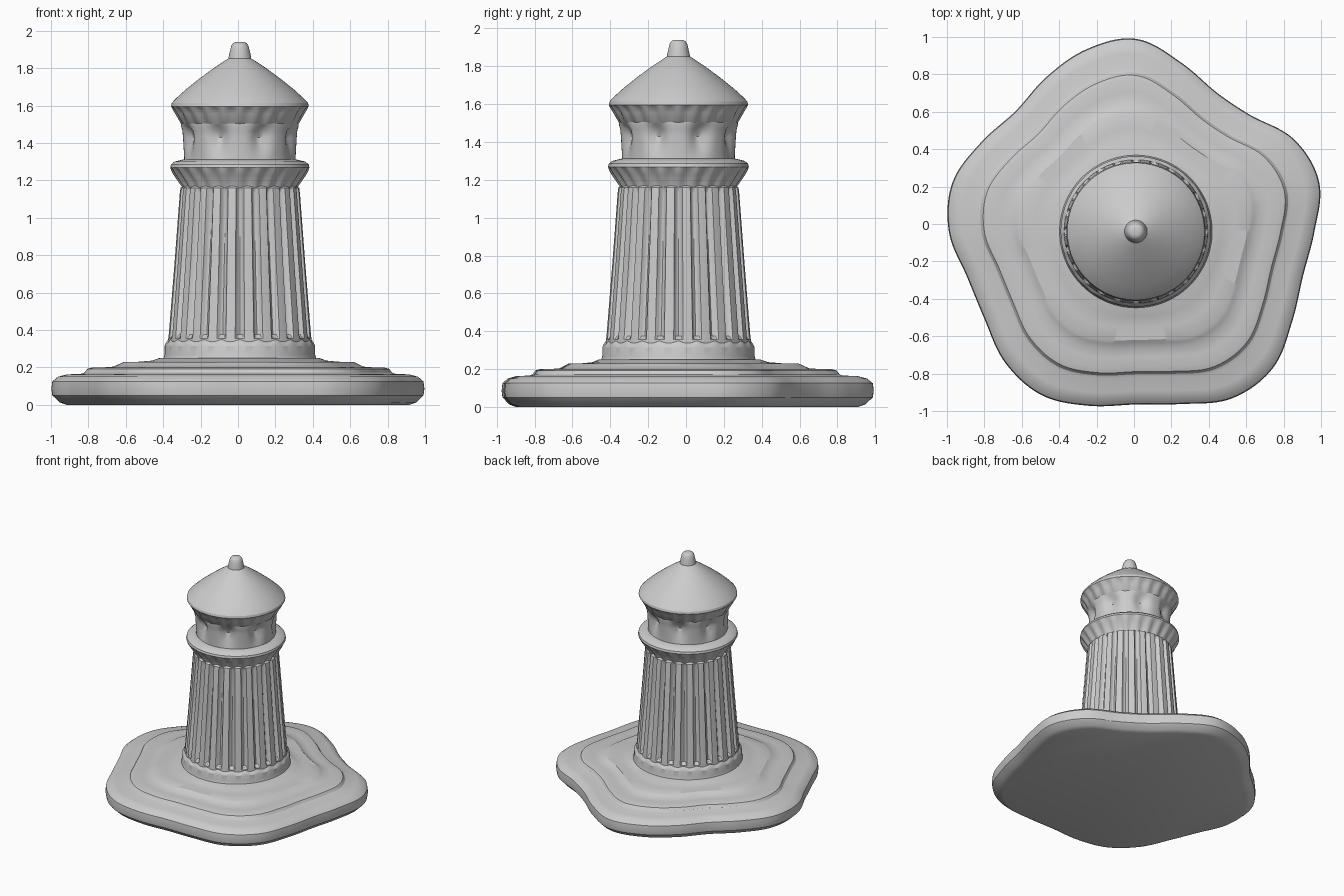
import bpy
import math

if "Cube" in bpy.data.objects:
    bpy.data.objects.remove(bpy.data.objects["Cube"])

stone = bpy.data.materials.new("pale grey stone")
stone.use_nodes = True
stone.diffuse_color = (0.6, 0.6, 0.6, 1)
stone.node_tree.nodes["Principled BSDF"].inputs["Base Color"].default_value = (0.6, 0.6, 0.6, 1)

AXIS = (0.01, -0.04)
FLUTES = 24
WINDOWS = 8


def loft(name, profile, wave, steps=192, angle=28):
    """Lathe (radius, z, depth) rings; wave(a) * depth is added to the radius."""
    verts, faces = [], []
    for radius, z, depth in profile:
        for i in range(steps):
            a = math.tau * i / steps
            r = radius + depth * wave(a)
            verts.append((AXIS[0] + r * math.cos(a), AXIS[1] + r * math.sin(a), z))
    for k in range(len(profile) - 1):
        for i in range(steps):
            j = (i + 1) % steps
            faces.append((k * steps + i, k * steps + j,
                          (k + 1) * steps + j, (k + 1) * steps + i))
    faces.append(tuple(reversed(range(steps))))
    faces.append(tuple(range(len(verts) - steps, len(verts))))
    mesh = bpy.data.meshes.new(name)
    mesh.from_pydata(verts, [], faces)
    mesh.materials.append(stone)
    obj = bpy.data.objects.new(name, mesh)
    bpy.context.collection.objects.link(obj)
    bpy.ops.object.select_all(action="DESELECT")
    obj.select_set(True)
    bpy.context.view_layer.objects.active = obj
    bpy.ops.object.shade_smooth_by_angle(angle=math.radians(angle))
    return obj


# Rocky outline: radius every 15 degrees, joined by a closed smooth spline
SHORE = [.955, 1.015, .98, .875, .86, .935, 1.03, 1.01, .955, .91, .955, 1.015,
         1.0, .935, .935, .99, 1.01, .965, .925, .955, 1.03, 1.035, .965, .925]


def shore(a):
    n = len(SHORE)
    t = a / math.tau * n
    i = int(t)
    f = t - i
    p, q, r, s = (SHORE[(i + k) % n] for k in (-1, 0, 1, 2))
    return q + f * ((r - p) + f * ((2 * p - 5 * q + 4 * r - s)
                                   + f * (3 * (q - r) + s - p))) / 2


def flute(a):
    """Broad ribs at 0, narrow rounded grooves down to -1."""
    return -max(0, math.cos(FLUTES * a)) ** 0.7


def scallop(a):
    return 0.5 * math.cos(FLUTES * a) - 0.5


def bay(a):
    """Broad window panels with narrow creases between them."""
    return -(0.5 + 0.5 * math.cos(WINDOWS * (a + math.pi / WINDOWS))) ** 2


# Stepped island: rings follow the shore and calm to a circle near the tower
island = [(0, 0, .92), (0, .012, .955), (0, .05, .995), (0, .085, 1), (0, .125, .995),
          (0, .15, .965), (0, .162, .92), (0, .166, .84), (0, .172, .825), (0, .192, .81),
          (0, .2, .78), (.02, .2, .70), (.04, .204, .63), (.05, .218, .59),
          (.08, .228, .54), (.14, .23, .40), (.26, .236, .21), (.34, .25, .09)]
loft("island_base", island, shore, 240)

# Round plinth under the shaft
loft("tower_plinth", [(.425, .235, 0), (.408, .25, 0), (.402, .27, 0), (.402, .315, 0),
                      (.396, .33, .004), (.386, .345, .012), (.37, .365, .016)], scallop)

# Fluted tapering shaft
loft("fluted_shaft", [(.384, .33, 0), (.383, .355, 0), (.381, .375, .028),
                      (.35, .76, .028), (.322, 1.13, .026), (.318, 1.16, .01),
                      (.30, 1.17, 0)], flute, 288)

# Flared gallery with a scalloped underside
loft("gallery", [(.305, 1.15, .008), (.31, 1.165, .012), (.352, 1.225, .016),
                 (.366, 1.25, .012), (.372, 1.268, 0), (.368, 1.285, 0),
                 (.35, 1.3, 0), (.30, 1.312, 0)], scallop)

# Lantern room with window bays and overhanging arches
loft("lantern_room", [(.298, 1.3, 0), (.298, 1.325, .006), (.301, 1.38, .022),
                      (.304, 1.43, .04), (.307, 1.465, .03), (.314, 1.49, .012),
                      (.314, 1.505, 0)], bay)

# Roof with a scalloped soffit
loft("roof", [(.305, 1.495, .004), (.315, 1.503, .006), (.345, 1.555, .014),
              (.36, 1.58, .012), (.368, 1.596, 0), (.364, 1.614, 0), (.345, 1.635, 0),
              (.29, 1.685, 0), (.215, 1.745, 0), (.14, 1.8, 0), (.08, 1.84, 0),
              (.06, 1.852, 0)], scallop)

# Rounded finial
loft("roof_finial", [(.062, 1.84, 0), (.06, 1.86, 0), (.052, 1.895, 0), (.046, 1.92, 0),
                     (.036, 1.934, 0), (.02, 1.94, 0)], scallop, 48, 35)
